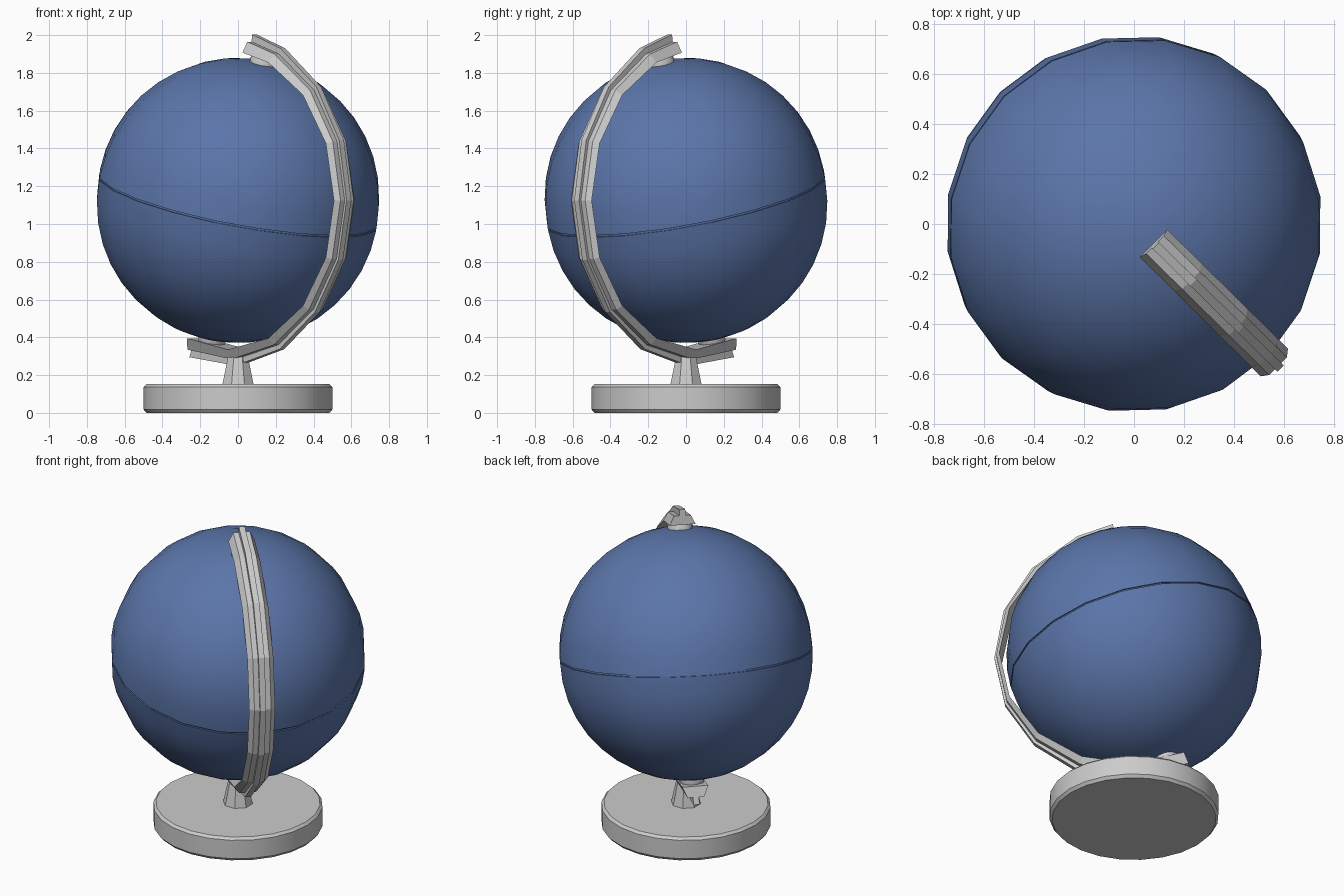
import bpy, bmesh
from math import sin, cos, pi, radians
from mathutils import Matrix

if "Cube" in bpy.data.objects:
    bpy.data.objects.remove(bpy.data.objects["Cube"])

CENTRE = Matrix.Translation((0, 0, 1.125))
TURN = Matrix.Rotation(radians(-44.6), 4, 'Z')      # arm points front right
AXIS = CENTRE @ TURN @ Matrix.Rotation(radians(14.7), 4, 'Y')


def finish(name, bm, matrix, angle=None):
    bmesh.ops.remove_doubles(bm, verts=bm.verts, dist=1e-5)
    bmesh.ops.transform(bm, matrix=matrix, verts=bm.verts)
    bmesh.ops.recalc_face_normals(bm, faces=bm.faces)
    mesh = bpy.data.meshes.new(name)
    bm.to_mesh(mesh)
    bm.free()
    ob = bpy.data.objects.new(name, mesh)
    bpy.context.collection.objects.link(ob)
    if angle:
        bpy.ops.object.select_all(action='DESELECT')
        ob.select_set(True)
        bpy.context.view_layer.objects.active = ob
        bpy.ops.object.shade_smooth_by_angle(angle=radians(angle))
    return ob


def skin(bm, rings, closed):
    """Bridge a list of point rings with quads."""
    vs = [[bm.verts.new(p) for p in r] for r in rings]
    n = len(vs[0])
    for a, b in zip(vs, vs[1:]):
        for i in range(n):
            bm.faces.new((a[i], a[(i + 1) % n], b[(i + 1) % n], b[i]))
    if closed:
        bm.faces.new(vs[0])
        bm.faces.new(vs[-1])


def lathe(name, profile, segs, matrix=Matrix(), angle=None, phase=0.0):
    bm = bmesh.new()
    rings = [[(r * cos(2 * pi * (i + phase) / segs), r * sin(2 * pi * (i + phase) / segs), z)
              for i in range(segs)] for r, z in profile]
    skin(bm, rings, True)
    return finish(name, bm, matrix, angle)


# Base and tapered post
lathe("base", [(.485, 0), (.5, .018), (.5, .137), (.485, .152)], 24, angle=30)
lathe("post", [(.09, .145), (.055, .31)], 8, phase=.5)

# Globe with a fine groove at the equator
R, gap = .755, .005
upper = [(R * cos(a), R * sin(a)) for a in [radians(90 * k / 10) for k in range(1, 10)]] + [(.012, R)]
half = [(R - .008, gap), (R, gap)] + upper
globe = lathe("globe", [(r, -z) for r, z in reversed(half)] + half, 20, AXIS, 30)
mat = bpy.data.materials.new("globe_blue")
mat.diffuse_color = (.105, .18, .40, 1)
mat.use_nodes = True
mat.node_tree.nodes["Principled BSDF"].inputs["Base Color"].default_value = mat.diffuse_color
globe.data.materials.append(mat)

# Pivot discs at both poles
for name, s in (("top_pivot", 1), ("bottom_pivot", -1)):
    lathe(name, [(.075, .735 * s), (.075, .768 * s), (.05, .82 * s)], 12, AXIS, 30)

# Curved arm: wide inner band, sloped sides and a narrow outer rib, thinner at mid height
rings = []
for deg in (82, 67.5, 45, 22.5, 0, -22.5, -45, -67.5, -90, -112.5):
    t = radians(deg)
    rib = .885 - .06 * cos(t) + .01 * sin(t)
    inner = .79
    band = inner + .6 * (rib - inner)
    side = [(inner, .078), (band, .05), (band, .018), (rib, .018)]
    section = side + [(r, -e) for r, e in reversed(side)]
    rings.append([(r * cos(t), e, r * sin(t)) for r, e in section])
bm = bmesh.new()
skin(bm, rings, True)
finish("arm", bm, CENTRE @ TURN)
